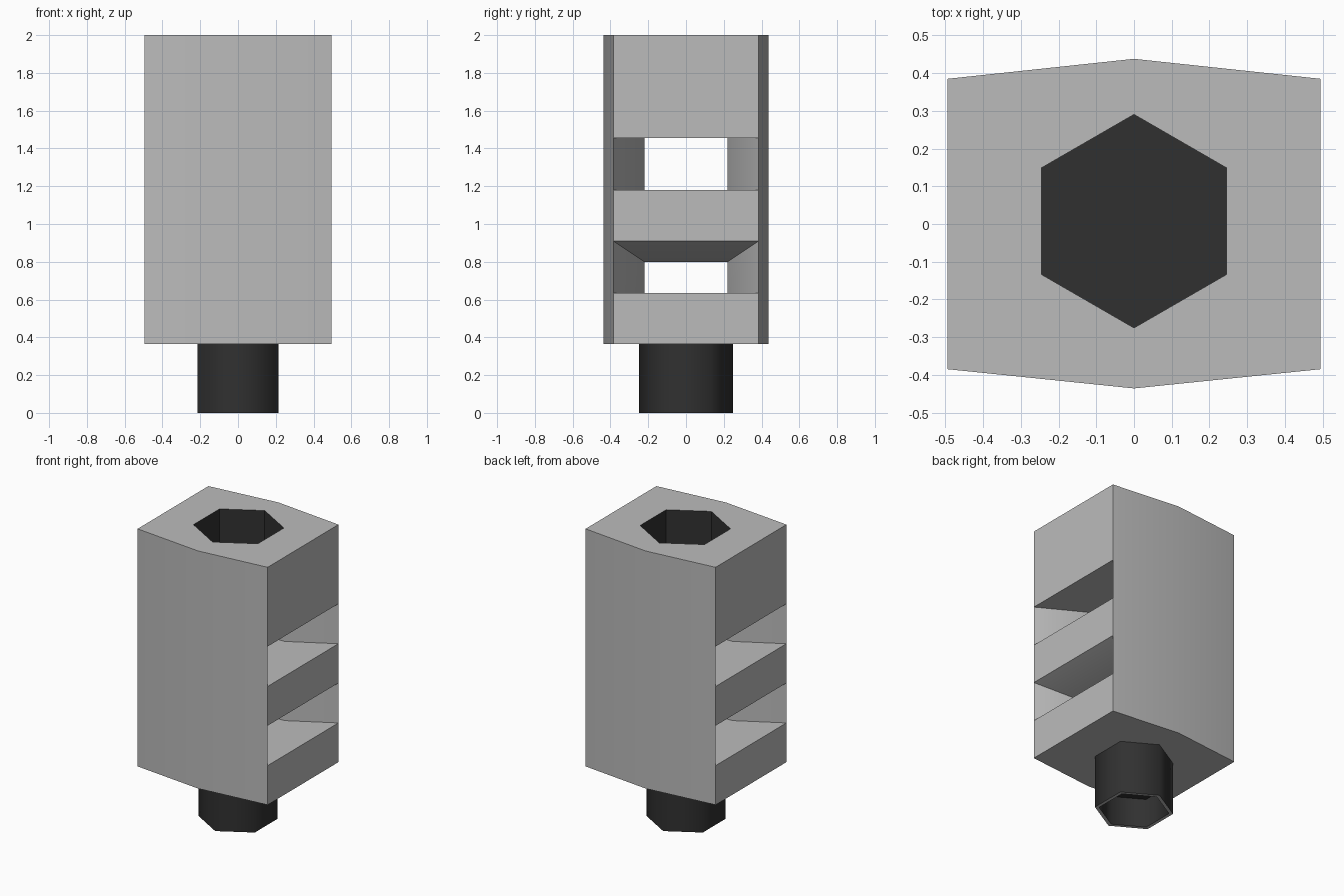
import bpy, bmesh, math

if "Cube" in bpy.data.objects:
    bpy.data.objects.remove(bpy.data.objects["Cube"])


def material(name, rgb):
    m = bpy.data.materials.new(name)
    m.diffuse_color = (*rgb, 1)
    m.use_nodes = True
    m.node_tree.nodes["Principled BSDF"].inputs["Base Color"].default_value = m.diffuse_color
    return m


steel = material("light_grey_metal", (0.50, 0.50, 0.50))
black = material("dark_metal", (0.03, 0.03, 0.03))


def add_object(name, bm, mats):
    bmesh.ops.recalc_face_normals(bm, faces=bm.faces)
    me = bpy.data.meshes.new(name)
    bm.to_mesh(me)
    bm.free()
    for m in mats:
        me.materials.append(m)
    ob = bpy.data.objects.new(name, me)
    bpy.context.collection.objects.link(ob)
    return ob


def loft(name, rings, mats):
    """Closed solid joining a list of equally sized point loops."""
    bm = bmesh.new()
    loops = [[bm.verts.new(p) for p in r] for r in rings]
    for a, b in zip(loops, loops[1:]):
        n = len(a)
        for i in range(n):
            bm.faces.new((a[i], a[(i + 1) % n], b[(i + 1) % n], b[i]))
    bm.faces.new(loops[0])
    bm.faces.new(loops[-1])
    return add_object(name, bm, mats)


def hexagon(r, z, cy=0.0):
    # corners point along y
    return [(r * math.sin(math.radians(60 * i)),
             cy + r * math.cos(math.radians(60 * i)), z) for i in range(6)]


def smooth(ob, degrees):
    bpy.ops.object.select_all(action='DESELECT')
    ob.select_set(True)
    bpy.context.view_layer.objects.active = ob
    bpy.ops.object.shade_smooth_by_angle(angle=math.radians(degrees))


# Six-sided body block
outline = [(-0.495, 0.385), (0, 0.438), (0.495, 0.385),
           (0.495, -0.385), (0, -0.436), (-0.495, -0.385)]
body = loft("brake_body", [[(x, y, z) for x, y in outline] for z in (0.365, 2.0)],
            [steel, black])


# Waisted side vents, running through in x
def vent(name, z0, top_out, top_in):
    rings = []
    for x in (-0.6, -0.2, 0.2, 0.6):
        outer = abs(x) > 0.3
        w = 0.443 if outer else 0.22
        # project the outer size past the body side
        t = top_in + (top_out - top_in) * 0.4 / 0.295 if outer else top_in
        rings.append([(x, -w, z0), (x, w, z0), (x, w, t), (x, -w, t)])
    return loft(name, rings, [steel])


cutters = [vent("lower_vent_cutter", 0.635, 0.91, 0.80),
           vent("upper_vent_cutter", 1.18, 1.455, 1.455),
           loft("muzzle_bore_cutter",
                [hexagon(0.283, z, 0.0075) for z in (1.6, 2.1)], [steel])]
bpy.context.view_layer.objects.active = body
for c in cutters:
    mod = body.modifiers.new(c.name, 'BOOLEAN')
    mod.operation = 'DIFFERENCE'
    mod.solver = 'EXACT'
    mod.object = c
    bpy.ops.object.modifier_apply(modifier=mod.name)
for c in cutters:
    bpy.data.objects.remove(c, do_unlink=True)

# Dark inside of the muzzle bore
for p in body.data.polygons:
    x, y, z = p.center
    inside = 1.5 < z < 1.99 and math.hypot(x, y) < 0.29
    p.material_index = 1 if inside else 0
smooth(body, 30)

# Hollow six-sided barrel stub with a bright rim at its end
stub = loft("barrel_stub",
            [hexagon(0.248, 0.37), hexagon(0.248, 0.0),
             hexagon(0.222, 0.0), hexagon(0.222, 0.2)], [black, steel])
for p in stub.data.polygons:
    if p.center.z < 0.001:
        p.material_index = 1
smooth(stub, 65)
